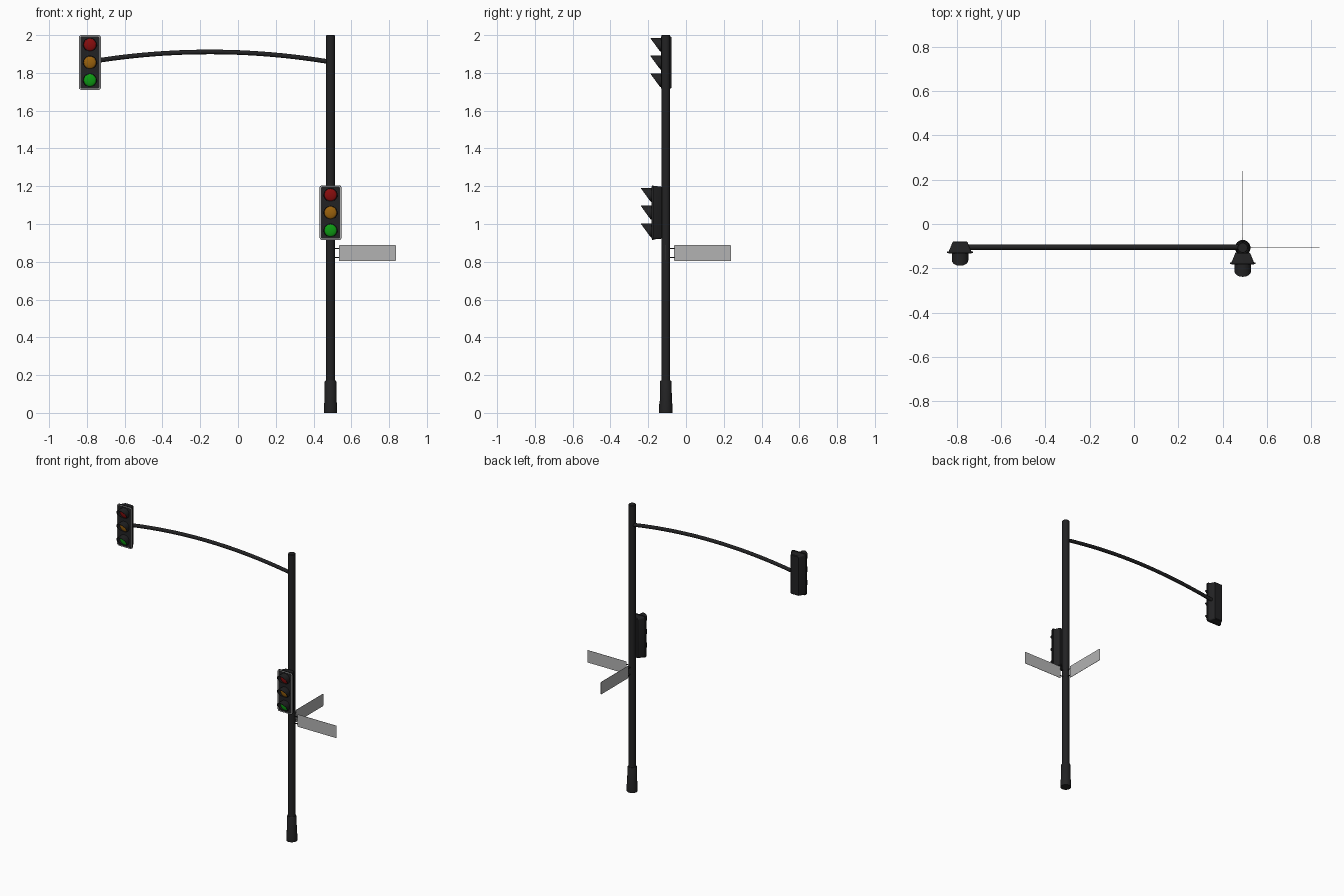
import bpy, bmesh, math
from mathutils import Vector

if "Cube" in bpy.data.objects:
    bpy.data.objects.remove(bpy.data.objects["Cube"])

PX, PY = 0.49, -0.107  # pole position


def material(name, rgb):
    m = bpy.data.materials.new(name)
    m.diffuse_color = (*rgb, 1)
    m.use_nodes = True
    m.node_tree.nodes["Principled BSDF"].inputs["Base Color"].default_value = m.diffuse_color
    return m


BLACK = material("black_paint", (0.016, 0.016, 0.017))
RED = material("red_lens", (0.24, 0.004, 0.004))
AMBER = material("amber_lens", (0.32, 0.12, 0.004))
GREEN = material("green_lens", (0.004, 0.32, 0.006))
SILVER = material("silver", (0.45, 0.45, 0.45))


def loft(name, rings, mat, closed=False, angle=35):
    """Skin a list of equal-length rings; cap the ends unless closed."""
    bm = bmesh.new()
    vs = [[bm.verts.new(p) for p in r] for r in rings]
    n = len(vs[0])
    pairs = list(zip(vs, vs[1:])) + ([(vs[-1], vs[0])] if closed else [])
    for a, b in pairs:
        for i in range(n):
            j = (i + 1) % n
            bm.faces.new((a[i], a[j], b[j], b[i]))
    if not closed:
        bm.faces.new(vs[0])
        bm.faces.new(vs[-1])
    bmesh.ops.recalc_face_normals(bm, faces=bm.faces)
    me = bpy.data.meshes.new(name)
    bm.to_mesh(me)
    bm.free()
    ob = bpy.data.objects.new(name, me)
    bpy.context.collection.objects.link(ob)
    me.materials.append(mat)
    bpy.ops.object.select_all(action='DESELECT')
    ob.select_set(True)
    bpy.context.view_layer.objects.active = ob
    bpy.ops.object.shade_smooth_by_angle(angle=math.radians(angle))
    return ob


def circle(c, r, u, v, n=20):
    c, u, v = Vector(c), Vector(u), Vector(v)
    return [c + r * (math.cos(t) * u + math.sin(t) * v)
            for t in (2 * math.pi * i / n for i in range(n))]


def rounded_rect(c, hw, hh, rad, u, v, seg=4):
    c, u, v = Vector(c), Vector(u), Vector(v)
    pts = []
    for k, (sx, sy) in enumerate(((1, 1), (-1, 1), (-1, -1), (1, -1))):
        for i in range(seg + 1):
            a = math.pi / 2 * (k + i / seg)
            pts.append(c + u * (sx * (hw - rad) + rad * math.cos(a))
                       + v * (sy * (hh - rad) + rad * math.sin(a)))
    return pts


X, Y, Z = (1, 0, 0), (0, 1, 0), (0, 0, 1)


def lathe(name, profile):
    loft(name, [circle((PX, PY, z), r, X, Y, 24) for r, z in profile], BLACK)


# Pole and base sleeve
lathe("pole", [(0.0235, 0.1), (0.0235, 1.997), (0.021, 2.0)])
lathe("pole_base", [(0.035, 0), (0.035, 0.045), (0.032, 0.06),
                    (0.031, 0.165), (0.027, 0.172)])

# Arched arm
arm = []
for i in range(25):
    x = PX - 0.005 + (-0.76 - PX) * i / 24
    s = (x + 0.15) / 0.62
    tangent = Vector((1, 0, -0.1 * s / 0.62)).normalized()
    arm.append(circle((x, -0.104, 1.911 - 0.05 * s * s), 0.0122,
                      Y, tangent.cross(Vector(Y)), 12))
loft("arm", arm, BLACK)


def signal(name, cx, py, cz):
    """Three-lamp signal head; py is the front of its back plate."""
    def body(part, sections, mat):
        loft(f"{name}_{part}", [rounded_rect((cx, py + y, cz), w, h, r, X, Z)
                                for y, w, h, r in sections], mat)

    # Tapered housing, back plate, pale border and dark face
    body("housing", [(0.052, 0.030, 0.134, 0.006), (0.048, 0.034, 0.138, 0.008),
                     (0.006, 0.051, 0.142, 0.012)], BLACK)
    body("back_plate", [(0.007, 0.058, 0.145, 0.014), (0, 0.058, 0.145, 0.014)], BLACK)
    body("border", [(0.002, 0.0555, 0.1425, 0.012), (-0.001, 0.0555, 0.1425, 0.012)], SILVER)
    body("face", [(0.002, 0.051, 0.138, 0.01), (-0.002, 0.051, 0.138, 0.01)], BLACK)

    # Lamps with cut-away visors
    for colour, mat, dz in (("red", RED, 0.094), ("amber", AMBER, 0), ("green", GREEN, -0.094)):
        z = cz + dz
        dome = []
        for k in range(6):
            a = math.radians(88) * k / 5
            dome.append(circle((cx, py - 0.002 - 0.01 * math.sin(a), z),
                               0.033 * math.cos(a), X, Z, 24))
        loft(f"{name}_{colour}_lamp", dome, mat)
        visor = []
        for i in range(32):
            t = 2 * math.pi * i / 32
            s = (1 + math.sin(t)) / 2
            front = py - 0.005 - 0.053 * s ** 0.9
            visor.append([(cx + r * math.cos(t), y, z + r * math.sin(t))
                          for r, y in ((0.037, py), (0.037, front),
                                       (0.034, front), (0.034, py))])
        loft(f"{name}_{colour}_visor", visor, BLACK, closed=True)


signal("arm_signal", -0.784, -0.13, 1.855)
signal("pole_signal", PX, -0.18, 1.06)

# Two thin street signs at right angles, each on two small brackets
for name, d, side in (("side_sign", Vector(X), Vector(Y)),
                      ("rear_sign", Vector(Y), Vector(X))):
    base = Vector((PX, PY, 0.846))

    def plate(part, mid, hw, hh, rad, z, t, mat):
        c = base + d * mid + Vector((0, 0, z))
        loft(f"{name}_{part}", [rounded_rect(c + side * o, hw, hh, rad, d, Z)
                                for o in (-t, t)], mat)

    plate("panel", 0.195, 0.151, 0.043, 0.006, 0, 0.001, SILVER)
    for label, z in (("upper", 0.024), ("lower", -0.024)):
        plate(f"{label}_bracket", 0.032, 0.016, 0.003, 0.001, z, 0.0015, BLACK)
